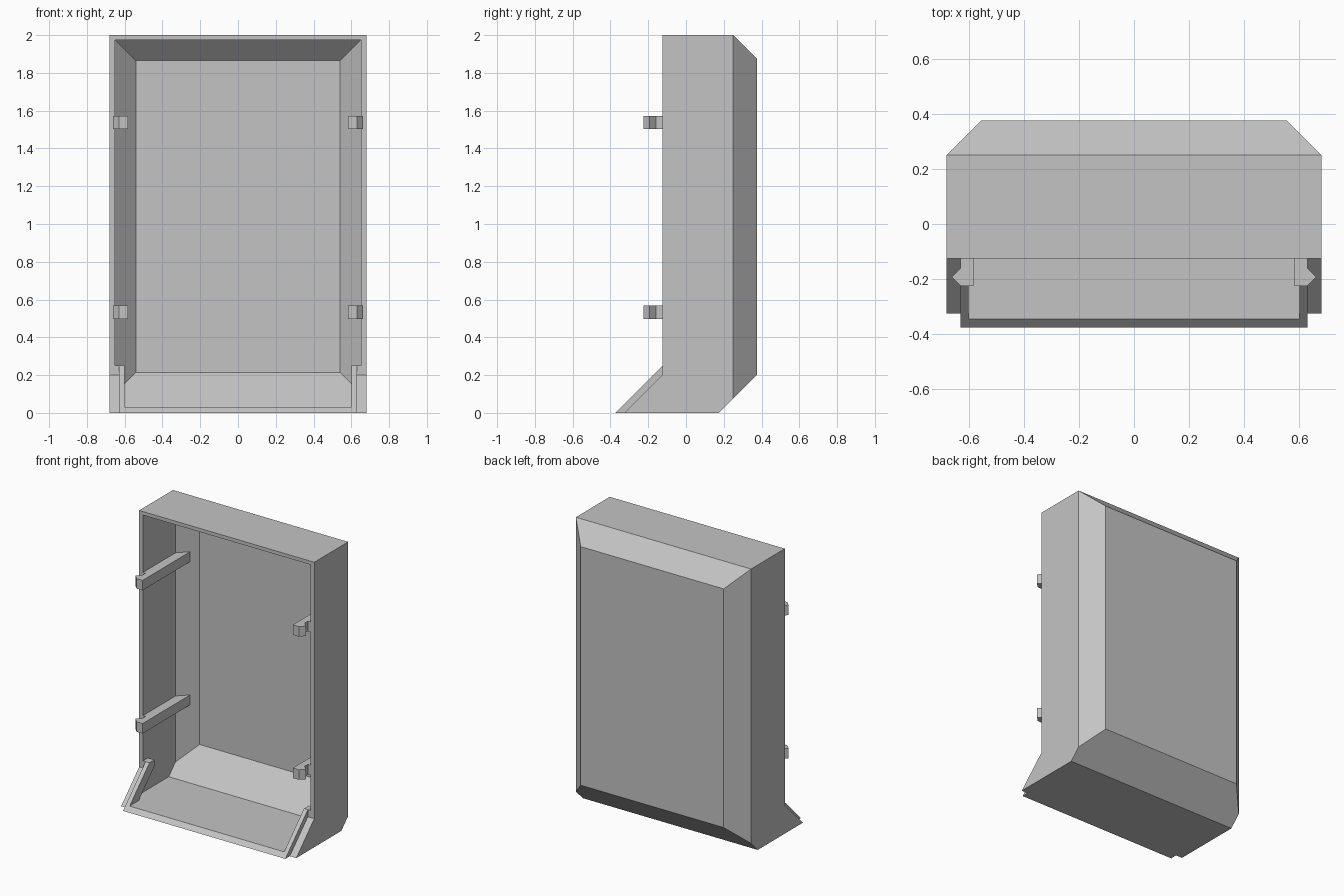
import bpy, bmesh
from mathutils import Vector

cube = bpy.data.objects.get("Cube")
if cube:
    bpy.data.objects.remove(cube, do_unlink=True)

grey = bpy.data.materials.new("light grey")
grey.use_nodes = True
colour = (0.55, 0.55, 0.55, 1)
grey.diffuse_color = colour
grey.node_tree.nodes["Principled BSDF"].inputs["Base Color"].default_value = colour


def prism(name, profile, axis, lo, hi, chamfer=None):
    """Extrude a 2D profile along x (profile is y,z) or z (profile is x,y)."""
    def place(p, t):
        return (t, p[0], p[1]) if axis == "x" else (p[0], p[1], t)
    bm = bmesh.new()
    base = bm.faces.new([bm.verts.new(place(p, lo)) for p in profile])
    top = bmesh.ops.extrude_face_region(bm, geom=[base])["geom"]
    shift = Vector(place((0, 0), hi - lo))
    bmesh.ops.translate(bm, vec=shift, verts=[v for v in top if isinstance(v, bmesh.types.BMVert)])
    # Slice off the two rear side corners where |x| + y exceeds the chamfer
    if chamfer:
        for side in (-1, 1):
            geom = bm.verts[:] + bm.edges[:] + bm.faces[:]
            cut = bmesh.ops.bisect_plane(bm, geom=geom, dist=1e-5, plane_co=(side * chamfer, 0, 0),
                                         plane_no=(side, 1, 0), clear_outer=True)
            edges = [e for e in cut["geom_cut"] if isinstance(e, bmesh.types.BMEdge)]
            bmesh.ops.holes_fill(bm, edges=edges, sides=0)
    bmesh.ops.recalc_face_normals(bm, faces=bm.faces)
    mesh = bpy.data.meshes.new(name)
    bm.to_mesh(mesh)
    bm.free()
    mesh.materials.append(grey)
    obj = bpy.data.objects.new(name, mesh)
    bpy.context.collection.objects.link(obj)
    return obj


# Hollow shell with chamfered back and sloping front foot
shell = prism("shell", [(-0.325, 0), (0.175, 0), (0.375, 0.2), (0.375, 1.875), (0.25, 2),
                        (-0.125, 2), (-0.125, 0.2)], "x", -0.68, 0.68, 0.93)
cavity = prism("cavity_cutter", [(-0.6, 0.03), (0.16, 0.03), (0.345, 0.215), (0.345, 1.865),
                                 (0.235, 1.975), (-0.6, 1.975)], "x", -0.65, 0.65, 0.885)
hollow = shell.modifiers.new("hollow", "BOOLEAN")
hollow.operation = "DIFFERENCE"
hollow.solver = "EXACT"
hollow.object = cavity
bpy.context.view_layer.update()
carved = bpy.data.meshes.new_from_object(shell.evaluated_get(bpy.context.evaluated_depsgraph_get()))
shell.modifiers.clear()
shell.data = carved
bpy.data.objects.remove(cavity, do_unlink=True)

# Raised tongue around the sloping foot
prism("front_sill", [(-0.375, 0), (-0.345, 0.03), (-0.295, 0.03), (-0.325, 0)], "x", -0.63, 0.63)
lip = [(-0.375, 0), (-0.125, 0.25), (-0.125, 0.2), (-0.325, 0)]
backing = [(-0.3, 0.025), (-0.125, 0.2), (-0.125, 0.25), (-0.07, 0.25), (-0.07, 0.205), (-0.25, 0.025)]
for name, side in (("right", -1), ("left", 1)):
    prism(name + "_lip", lip, "x", *sorted((side * 0.60, side * 0.63)))
    prism(name + "_lip_backing", backing, "x", *sorted((side * 0.60, side * 0.655)))

    # Hooked clip bars running along the inner side walls
    clip = [(0.583, -0.225), (0.63, -0.225), (0.662, -0.192), (0.63, -0.16), (0.63, -0.125),
            (0.655, -0.125), (0.655, 0.24), (0.583, 0.31)]
    for level, z in (("lower", 0.533), ("upper", 1.538)):
        prism(f"{name}_{level}_clip", [(side * x, y) for x, y in clip], "z", z - 0.035, z + 0.035)
